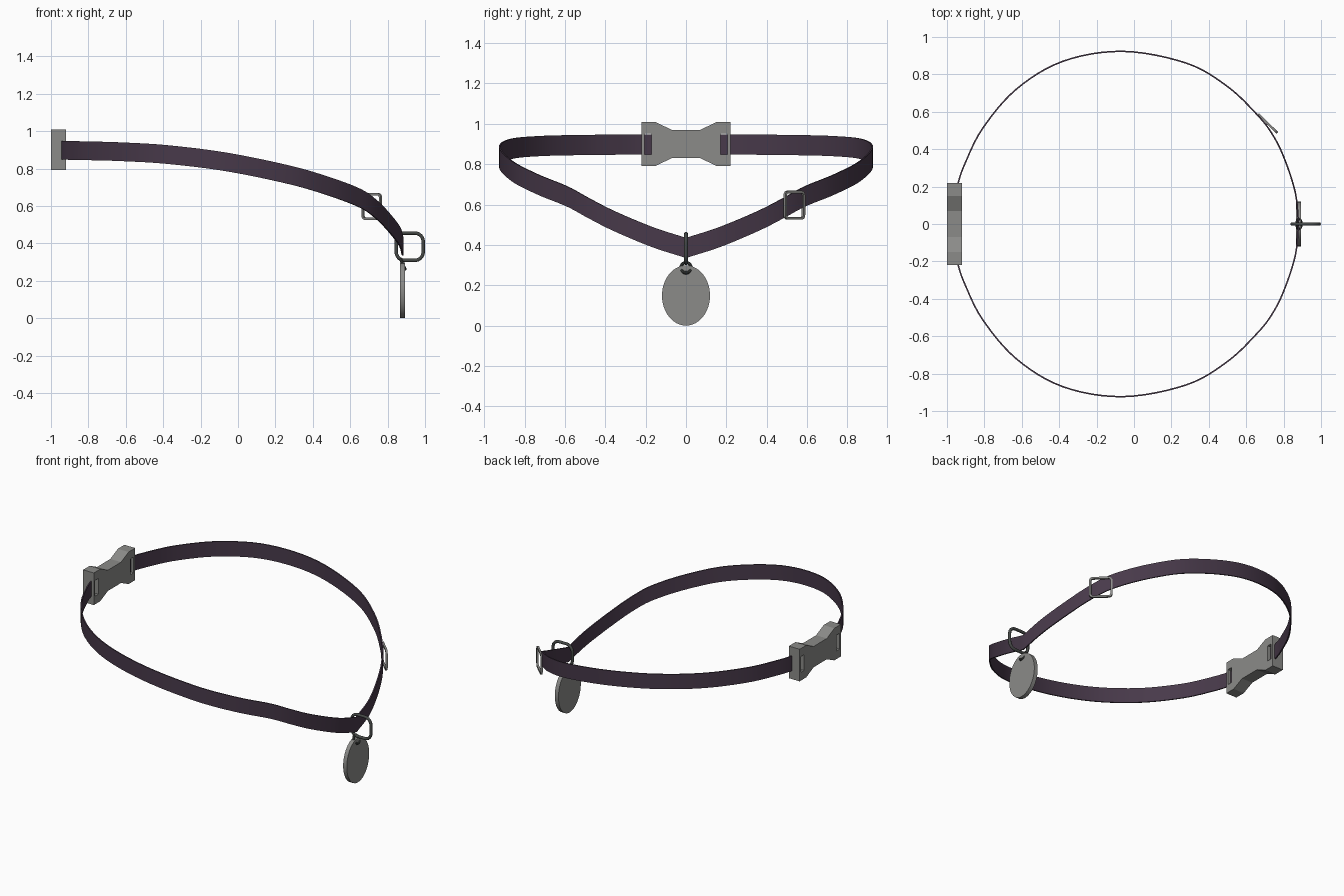
import bpy, bmesh, math
from mathutils import Vector, Matrix

if "Cube" in bpy.data.objects:
    bpy.data.objects.remove(bpy.data.objects["Cube"])


def material(name, rgb):
    m = bpy.data.materials.new(name)
    m.diffuse_color = (*rgb, 1)
    m.use_nodes = True
    m.node_tree.nodes["Principled BSDF"].inputs["Base Color"].default_value = m.diffuse_color
    return m


PURPLE = material("dark_purple_webbing", (0.064, 0.041, 0.068))
GREY = material("mid_grey", (0.26, 0.26, 0.25))
DARK = material("dark_steel", (0.06, 0.066, 0.062))


def finish(name, bm, mat, smooth=True):
    bmesh.ops.recalc_face_normals(bm, faces=bm.faces[:])
    me = bpy.data.meshes.new(name)
    bm.to_mesh(me)
    bm.free()
    ob = bpy.data.objects.new(name, me)
    bpy.context.collection.objects.link(ob)
    me.materials.append(mat)
    if smooth:
        bpy.ops.object.select_all(action='DESELECT')
        ob.select_set(True)
        bpy.context.view_layer.objects.active = ob
        bpy.ops.object.shade_smooth_by_angle(angle=math.radians(35))
    return ob


def mirror_y(ob):
    m = ob.modifiers.new("mirror", 'MIRROR')
    m.use_axis = (False, True, False)


def catmull(p, steps):
    p = [2 * p[0] - p[1]] + p + [2 * p[-1] - p[-2]]
    out = []
    for i in range(1, len(p) - 2):
        a, b, c, d = p[i - 1:i + 3]
        for s in range(steps):
            t = s / steps
            out.append(0.5 * (2 * b + (c - a) * t + (2 * a - 5 * b + 4 * c - d) * t * t
                              + (3 * b - a - 3 * c + d) * t ** 3))
    return out + [p[-2]]


def rounded_rect(hw, hh, r, n=6):
    pts = []
    for k, (sx, sy) in enumerate([(1, 1), (-1, 1), (-1, -1), (1, -1)]):
        for i in range(n + 1):
            a = math.pi / 2 * (k + i / n)
            pts.append(Vector((sx * (hw - r) + r * math.cos(a), sy * (hh - r) + r * math.sin(a))))
    return pts


def swept_loop(name, pts, radius, sides, matrix, mat):
    """Sweep a regular section around a closed loop lying in local XY."""
    bm = bmesh.new()
    rings = []
    n = len(pts)
    for i, p in enumerate(pts):
        t = (pts[(i + 1) % n] - pts[i - 1]).normalized()
        nrm = Vector((t.y, -t.x))
        ring = []
        for k in range(sides):
            a = 2 * math.pi * (k + 0.5) / sides
            q = p + nrm * radius * math.cos(a)
            ring.append(bm.verts.new(matrix @ Vector((q.x, q.y, radius * math.sin(a)))))
        rings.append(ring)
    for i in range(n):
        a, b = rings[i], rings[(i + 1) % n]
        for k in range(sides):
            j = (k + 1) % sides
            bm.faces.new((a[k], a[j], b[j], b[k]))
    return finish(name, bm, mat)


# Strap: half of the loop, mirrored, with a V at the front ring
path = [Vector(v) for v in [
    (0.88, 0, 0.385), (0.862, 0.17, 0.44), (0.80, 0.36, 0.52), (0.735, 0.487, 0.585),
    (0.655, 0.588, 0.64), (0.50, 0.735, 0.70), (0.28, 0.86, 0.765), (-0.06, 0.923, 0.835),
    (-0.38, 0.87, 0.875), (-0.63, 0.72, 0.89), (-0.81, 0.51, 0.895), (-0.905, 0.32, 0.897),
    (-0.94, 0.22, 0.898), (-0.948, 0.17, 0.898)]]
curve = catmull(path, 6)
bm = bmesh.new()
prev = None
for i, p in enumerate(curve):
    t = curve[min(i + 1, len(curve) - 1)] - curve[max(i - 1, 0)]
    nrm = Vector((t.y, -t.x, 0)).normalized() if i else Vector((1, 0, 0))
    up = Vector((0, 0, 0.05))
    ring = [bm.verts.new(p + nrm * s * 0.004 + up * u)
            for s, u in ((1, 1), (1, -1), (-1, -1), (-1, 1))]
    if prev:
        for k in range(4):
            j = (k + 1) % 4
            bm.faces.new((prev[k], prev[j], ring[j], ring[k]))
    prev = ring
bm.faces.new(prev)
mirror_y(finish("collar_strap", bm, PURPLE))

# Buckle: bow-tie plate with a strap slot at each end
bm = bmesh.new()
cols = []
for y, h in ((0, 0.07), (0.07, 0.07), (0.15, 0.108), (0.172, 0.108), (0.205, 0.108), (0.22, 0.108)):
    cols.append([bm.verts.new((-0.96, y, 0.9 + z)) for z in (-h, -0.053, 0.053, h)])
for c in range(5):
    for r in range(3):
        if (c, r) != (3, 1):
            bm.faces.new((cols[c][r], cols[c + 1][r], cols[c + 1][r + 1], cols[c][r + 1]))
buckle = finish("buckle", bm, GREY, smooth=False)
mirror_y(buckle)
sol = buckle.modifiers.new("thickness", 'SOLIDIFY')
sol.thickness = 0.08
sol.offset = 0

# Slider frame lying along the strap
slider_matrix = (Matrix.Translation((0.715, 0.537, 0.597)) @ Matrix.Rotation(math.radians(136), 4, 'Z')
                 @ Matrix.Rotation(math.radians(90), 4, 'X'))
swept_loop("slider", rounded_rect(0.065, 0.065, 0.016, 4), 0.009, 4, slider_matrix, GREY)

# Leash ring around the strap at the front, standing in the XZ plane
ring_matrix = Matrix.Translation((0.918, 0, 0.382)) @ Matrix.Rotation(math.radians(90), 4, 'X')
swept_loop("leash_ring", rounded_rect(0.072, 0.073, 0.045, 8), 0.0095, 12, ring_matrix, DARK)

# Small link between leash ring and tag, tilted slightly
link_matrix = (Matrix.Translation((0.882, 0, 0.287)) @ Matrix.Rotation(math.radians(-25), 4, 'Y')
               @ Matrix.Rotation(math.radians(90), 4, 'Y'))
circle = [Vector((0.028 * math.cos(a), 0.025 * math.sin(a)))
          for a in (2 * math.pi * i / 28 for i in range(28))]
swept_loop("tag_link", circle, 0.008, 10, link_matrix, DARK)

# Oval tag
bm = bmesh.new()
bmesh.ops.create_cone(bm, cap_ends=True, segments=48, radius1=1, radius2=1, depth=0.027)
bm.transform(Matrix.Translation((0.88, 0, 0.149)) @ Matrix.Diagonal((1, 0.119, 0.149, 1))
             @ Matrix.Rotation(math.radians(90), 4, 'Y'))
finish("tag", bm, GREY)
